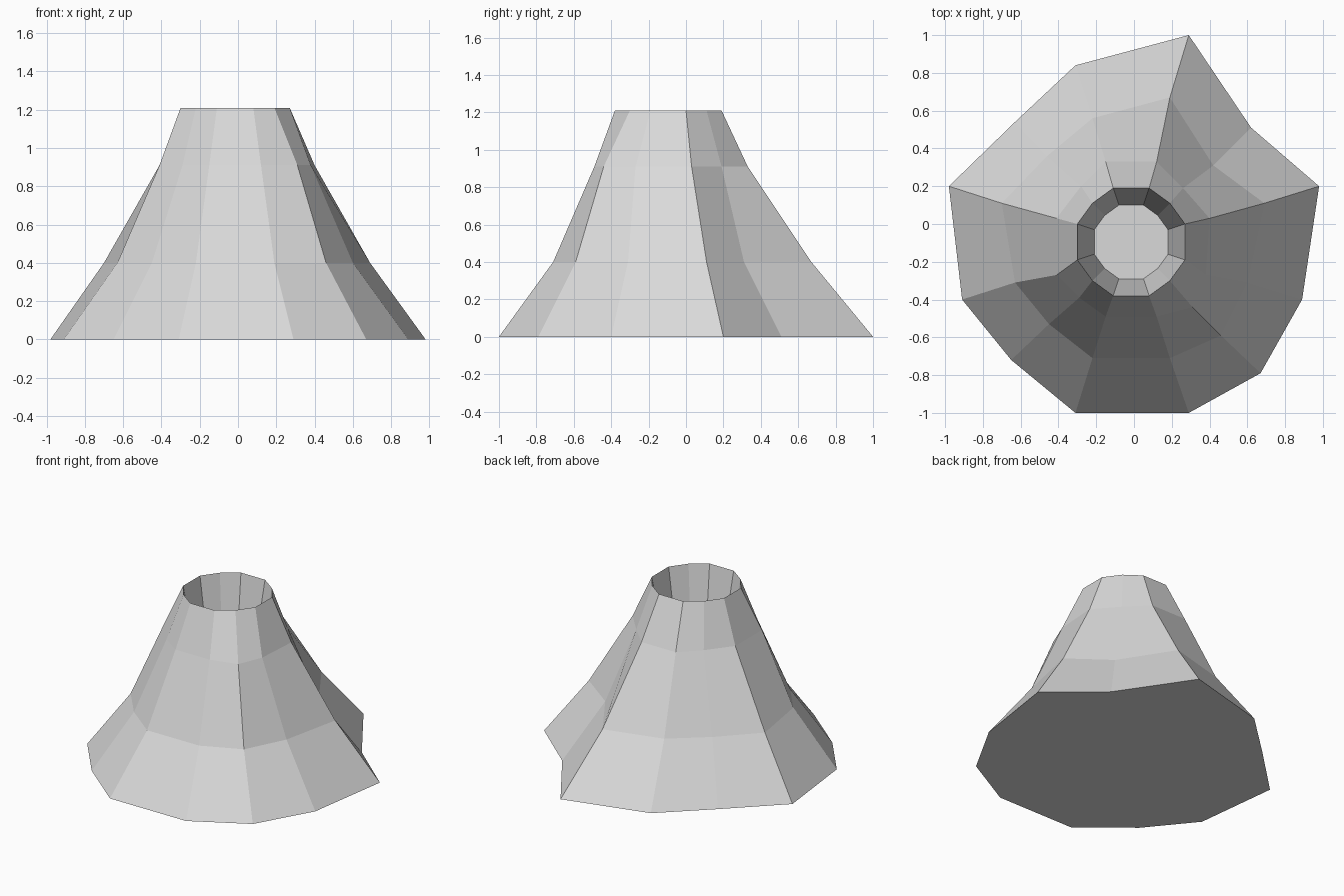
import bpy
import bmesh

if "Cube" in bpy.data.objects:
    bpy.data.objects.remove(bpy.data.objects["Cube"])

rock = bpy.data.materials.new("grey_rock")
rock.diffuse_color = (0.7, 0.7, 0.7, 1)
rock.use_nodes = True
rock.node_tree.nodes["Principled BSDF"].inputs["Base Color"].default_value = rock.diffuse_color

# Cross-sections, clockwise from the back left corner: height, outline
BASE = [(-.31, .84), (.29, 1.0), (.62, .51), (.98, .20), (.89, -.40), (.67, -.79),
        (.29, -1.0), (-.31, -1.0), (-.65, -.72), (-.91, -.40), (-.98, .20), (-.63, .54)]
LOWER = [(-.22, .56), (.19, .67), (.42, .31), (.69, .11), (.60, -.31), (.46, -.59),
         (.19, -.71), (-.22, -.71), (-.45, -.53), (-.63, -.31), (-.70, .11), (-.46, .36)]
UPPER = [(-.15, .33), (.12, .33), (.26, .19), (.40, .03), (.38, -.27), (.31, -.44),
         (.12, -.49), (-.15, -.49), (-.29, -.39), (-.41, -.27), (-.41, .03), (-.28, .20)]
RIM = [(-.11, .19), (.08, .19), (.19, .11), (.27, 0), (.27, -.19), (.19, -.30),
       (.08, -.38), (-.11, -.38), (-.22, -.30), (-.30, -.19), (-.30, 0), (-.22, .11)]

# Crater floor is the rim drawn in towards its centre
CX, CY, SHRINK = -.015, -.095, .685
FLOOR = [(CX + (x - CX) * SHRINK, CY + (y - CY) * SHRINK) for x, y in RIM]

sections = [(0, BASE), (.40, LOWER), (.91, UPPER), (1.21, RIM), (.68, FLOOR)]

# Mountain: skin the sections up the slopes and down into the crater
bm = bmesh.new()
rings = [[bm.verts.new((x, y, z)) for x, y in outline] for z, outline in sections]
for low, high in zip(rings, rings[1:]):
    for i in range(len(low)):
        j = (i + 1) % len(low)
        bm.faces.new((low[i], low[j], high[j], high[i]))
bm.faces.new(rings[0])    # underside
bm.faces.new(rings[-1])   # crater floor
bmesh.ops.recalc_face_normals(bm, faces=bm.faces)

mesh = bpy.data.meshes.new("crater_mountain")
bm.to_mesh(mesh)
bm.free()
mesh.materials.append(rock)
mountain = bpy.data.objects.new("crater_mountain", mesh)
bpy.context.collection.objects.link(mountain)
